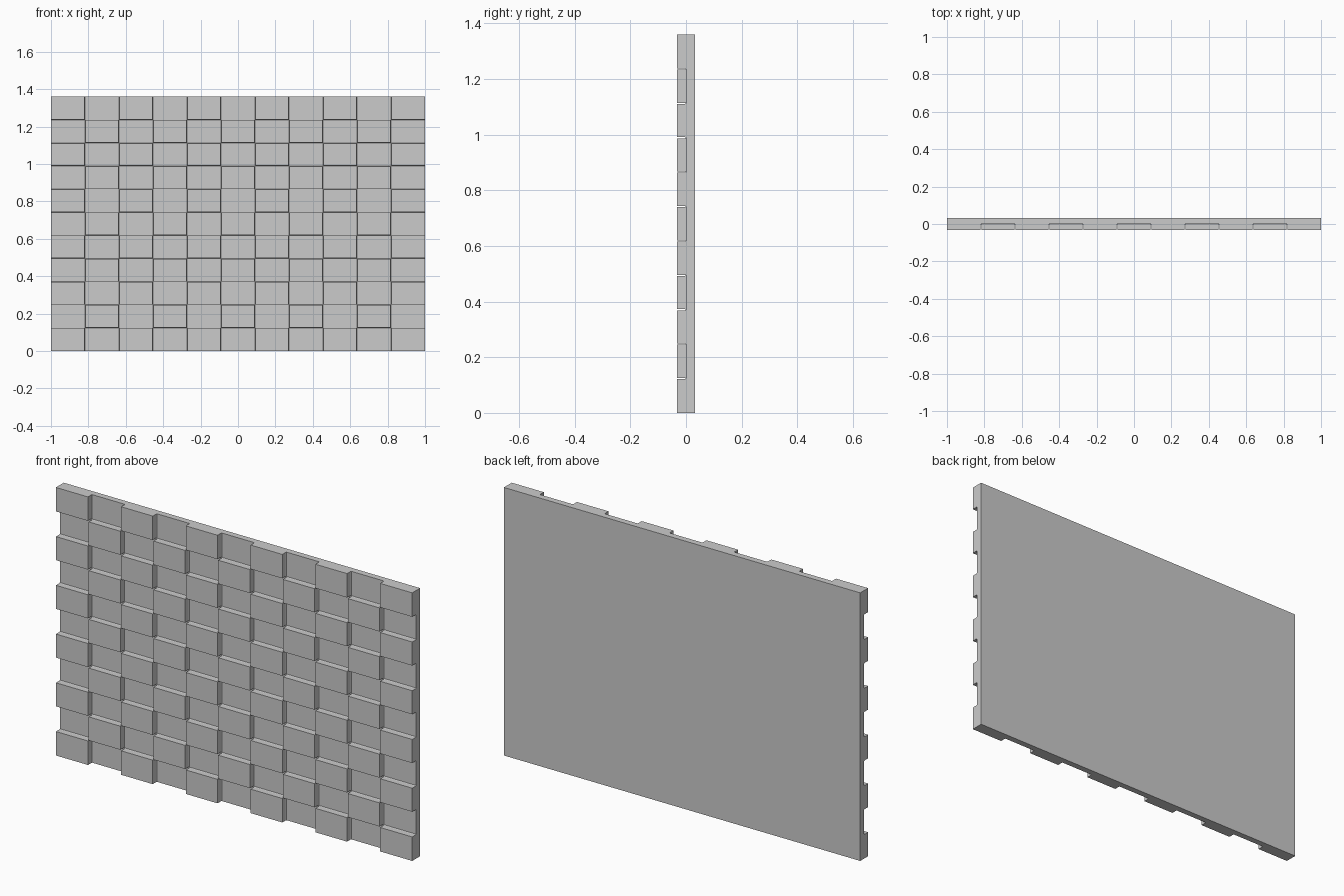
import bpy, bmesh
from mathutils import Matrix

if "Cube" in bpy.data.objects:
    bpy.data.objects.remove(bpy.data.objects["Cube"])

N = 11                      # blocks per row and per column
W, H, HALF = 2.0, 1.36, 0.0315
CHAMFER = 0.004             # small slope at the foot of each raised block
GAP = 0.002                 # how far each raised block shrinks inside its cell

bm = bmesh.new()

# Recessed face: an 11 x 11 grid facing the front at y = 0
bmesh.ops.create_grid(bm, x_segments=N, y_segments=N, size=1.0)
for v in bm.verts:
    x, y = v.co.x, v.co.y
    v.co = (x * W / 2, 0, (y + 1) * H / 2)
cells = list(bm.faces)
border = [e for e in bm.edges if e.is_boundary]

# Sides and flat back
ext = bmesh.ops.extrude_edge_only(bm, edges=border)["geom"]
for v in (g for g in ext if isinstance(g, bmesh.types.BMVert)):
    v.co.y = HALF
back = [g for g in ext if isinstance(g, bmesh.types.BMEdge) and g.is_boundary
        and all(abs(v.co.y - HALF) < 1e-6 for v in g.verts)]
bmesh.ops.contextual_create(bm, geom=back)


def is_raised(face):
    c = face.calc_center_median()
    col = int((c.x + W / 2) / W * N)
    row = int(c.z / H * N)
    return (col + row) % 2 == 0


def shrink(value, centre, low, high):
    # Keep the panel's outer edges flush
    if abs(value - low) < 1e-4 or abs(value - high) < 1e-4:
        return value
    return value + (GAP if value < centre else -GAP)


# Checkerboard of raised blocks: sloped foot, then straight sides
raised = [f for f in cells if is_raised(f)]
foot = bmesh.ops.extrude_discrete_faces(bm, faces=raised)["faces"]
for f in foot:
    c = f.calc_center_median()
    for v in f.verts:
        v.co = (shrink(v.co.x, c.x, -W / 2, W / 2), -CHAMFER,
                shrink(v.co.z, c.z, 0, H))
tops = bmesh.ops.extrude_discrete_faces(bm, faces=foot)["faces"]
for f in tops:
    for v in f.verts:
        v.co.y = -HALF

bmesh.ops.recalc_face_normals(bm, faces=bm.faces)
mesh = bpy.data.meshes.new("checkered_wall_panel")
bm.to_mesh(mesh)
bm.free()
panel = bpy.data.objects.new("checkered_wall_panel", mesh)
bpy.context.collection.objects.link(panel)
